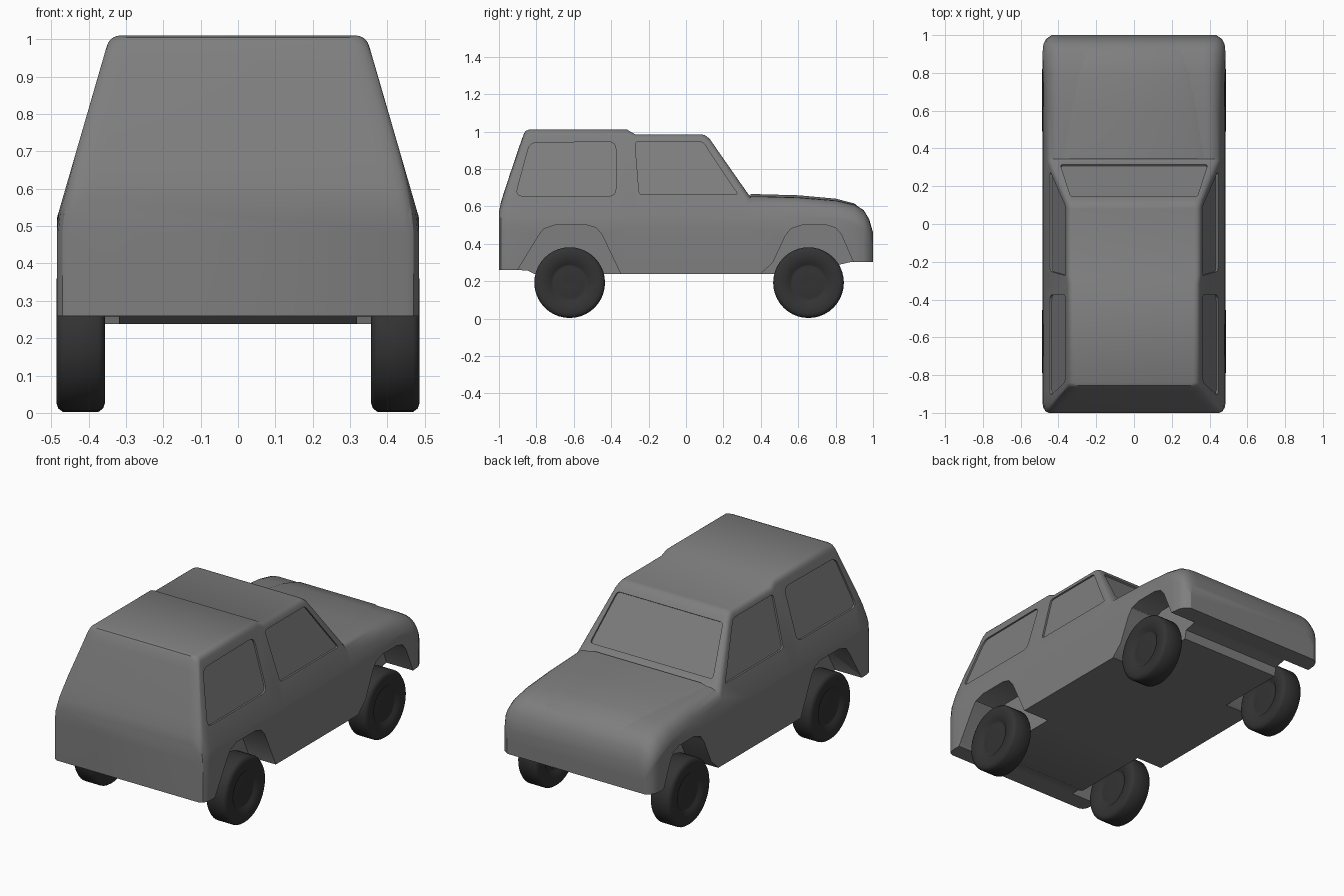
import bpy
import bmesh
import math
from mathutils import Vector

default = bpy.data.objects.get("Cube")
if default:
    bpy.data.objects.remove(default, do_unlink=True)


def material(name, value):
    mat = bpy.data.materials.new(name)
    mat.use_nodes = True
    color = (value, value, value, 1)
    mat.diffuse_color = color
    mat.node_tree.nodes["Principled BSDF"].inputs["Base Color"].default_value = color
    return mat


PAINT = material("grey_paint", 0.21)
DARK = material("dark_rubber", 0.033)


def loft(name, sections, mat):
    """Closed solid skinned through rings that have equal point counts."""
    bm = bmesh.new()
    rings = [[bm.verts.new(p) for p in s] for s in sections]
    n = len(rings[0])
    for a, b in zip(rings, rings[1:]):
        for i in range(n):
            j = (i + 1) % n
            bm.faces.new((a[i], a[j], b[j], b[i]))
    bm.faces.new(rings[0])
    bm.faces.new(rings[-1])
    bmesh.ops.recalc_face_normals(bm, faces=bm.faces)
    mesh = bpy.data.meshes.new(name)
    bm.to_mesh(mesh)
    bm.free()
    mesh.materials.append(mat)
    obj = bpy.data.objects.new(name, mesh)
    bpy.context.collection.objects.link(obj)
    return obj


def smooth(obj, angle=30):
    bpy.ops.object.select_all(action="DESELECT")
    obj.select_set(True)
    bpy.context.view_layer.objects.active = obj
    bpy.ops.object.shade_smooth_by_angle(angle=math.radians(angle))


def bezier(a, c, b, steps):
    return [a * (1 - t) ** 2 + c * 2 * t * (1 - t) + b * t * t
            for t in (i / steps for i in range(steps + 1))]


def rounded(points, r):
    """Round the corners of a 2D outline."""
    pts = [Vector(p) for p in points]
    out = []
    for i, c in enumerate(pts):
        a, b = pts[i - 1], pts[(i + 1) % len(pts)]
        out += bezier(c + (a - c).normalized() * r, c,
                      c + (b - c).normalized() * r, 4)
    return out


def half_width(z):
    return 0.485 - max(0, z - 0.52) * 0.29


# Body shell: cross-sections from tail to nose (y, top, end shrink, corner radius)
STATIONS = [
    (-1, 0.57, 0.035, 0.04), (-0.99, 0.62, 0.015, 0.06), (-0.97, 0.685, 0.004, 0.07),
    (-0.94, 0.776, 0, 0.07), (-0.885, 0.938, 0, 0.07), (-0.866, 0.99, 0, 0.06),
    (-0.856, 1.004, 0, 0.045), (-0.84, 1.01, 0, 0.03), (-0.315, 1.01, 0, 0.03),
    (-0.272, 0.985, 0, 0.03), (0.08, 0.985, 0, 0.03), (0.1, 0.981, 0, 0.033),
    (0.125, 0.963, 0, 0.035), (0.335, 0.662, 0, 0.05), (0.345, 0.655, 0, 0.06),
    (0.6, 0.648, 0, 0.07), (0.8, 0.632, 0, 0.08), (0.9, 0.61, 0, 0.09),
    (0.95, 0.58, 0.005, 0.09), (0.98, 0.53, 0.02, 0.08), (1, 0.46, 0.05, 0.06),
]


def body_section(y, top, shrink, r):
    def side(z):
        return Vector((half_width(z) - shrink, y, z))
    low = top - r
    half = [side(z) for z in (0.1, min(0.48, low - 0.02), min(0.54, low - 0.01))]
    corner = side(top)
    half += bezier(side(low), corner, corner - Vector((r, 0, 0)), 5)
    return half + [Vector((-p.x, p.y, p.z)) for p in reversed(half)]


body = loft("body_shell", [body_section(*s) for s in STATIONS], PAINT)
cutters = []


def cut_profile(outline, x0, x1):
    cutters.append(loft("cutter", [[(x, y, z) for y, z in outline]
                                   for x in (x0, x1)], PAINT))


# Underside, with the floor lower than both overhangs
cut_profile([(-1.1, 0), (-1.1, 0.26), (-0.85, 0.258), (-0.81, 0.238), (0.81, 0.238),
             (0.82, 0.288), (0.88, 0.302), (1.1, 0.302), (1.1, 0)], -0.7, 0.7)

# Wheel arches and side windows on both sides
REAR_ARCH = [(-0.92, 0.05), (-0.9, 0.26), (-0.79, 0.44), (-0.76, 0.48), (-0.7, 0.5),
             (-0.53, 0.5), (-0.48, 0.485), (-0.45, 0.45), (-0.35, 0.24), (-0.33, 0.05)]
FRONT_ARCH = [(0.38, 0.05), (0.4, 0.24), (0.465, 0.3), (0.53, 0.44), (0.56, 0.48), (0.62, 0.5),
              (0.75, 0.5), (0.8, 0.485), (0.83, 0.45), (0.9, 0.29), (0.92, 0.05)]
REAR_WINDOW = rounded([(-0.912, 0.655), (-0.835, 0.94), (-0.375, 0.945),
                       (-0.375, 0.655)], 0.04)
FRONT_WINDOW = rounded([(-0.273, 0.945), (-0.25, 0.662), (0.28, 0.662),
                        (0.245, 0.71), (0.09, 0.945)], 0.02)
for side in (-1, 1):
    for arch in (REAR_ARCH, FRONT_ARCH):
        cut_profile(arch, side * 0.318, side * 0.7)
    for window in (REAR_WINDOW, FRONT_WINDOW):
        cutters.append(loft("cutter", [
            [(side * (half_width(z) + d), y, z) for y, z in window]
            for d in (-0.01, 0.05)], PAINT))

# Recessed windscreen, lying on the sloped front of the cabin
slope = (0.963 - 0.662) / 0.21
normal = Vector((0, slope, 1)).normalized()
screen = rounded([(-0.39, 0.315), (0.39, 0.315), (0.335, 0.145), (-0.335, 0.145)], 0.015)
cutters.append(loft("cutter", [
    [Vector((x, y, 0.662 + (0.335 - y) * slope)) + normal * d for x, y in screen]
    for d in (-0.01, 0.04)], PAINT))

for cutter in cutters:
    mod = body.modifiers.new("cut", "BOOLEAN")
    mod.operation = "DIFFERENCE"
    mod.solver = "EXACT"
    mod.object = cutter
graph = bpy.context.evaluated_depsgraph_get()
cut_mesh = bpy.data.meshes.new_from_object(body.evaluated_get(graph))
body.modifiers.clear()
body.data = cut_mesh
for cutter in cutters:
    bpy.data.objects.remove(cutter, do_unlink=True)
smooth(body)

# Slightly raised bonnet panel, narrowing and fading out at the nose
bonnet = loft("bonnet_panel", [
    [(w + 0.05, y, z - 0.016), (w, y, z), (-w, y, z), (-w - 0.05, y, z - 0.016)]
    for y, z, w in ((0.345, 0.666, 0.335), (0.6, 0.659, 0.295), (0.8, 0.641, 0.26),
                    (0.9, 0.615, 0.24), (0.95, 0.576, 0.23))], PAINT)
smooth(bonnet)

# Wheels: turned tyre profile (x from mid-plane, radius), dished on both faces
TYRE = [(0.048, 0.03), (0.05, 0.075), (0.047, 0.088), (0.049, 0.098), (0.062, 0.112),
        (0.065, 0.165), (0.06, 0.18), (0.048, 0.189)]
PROFILE = [(-x, r) for x, r in TYRE] + TYRE[::-1]
SIDES = 40
for end, y in (("rear", -0.622), ("front", 0.655)):
    for name, side in (("left", 1), ("right", -1)):
        wheel = loft(f"{end}_{name}_wheel", [
            [(side * 0.421 + x, y + r * math.cos(math.tau * i / SIDES),
              0.192 + r * math.sin(math.tau * i / SIDES)) for i in range(SIDES)]
            for x, r in PROFILE], DARK)
        smooth(wheel, 45)
